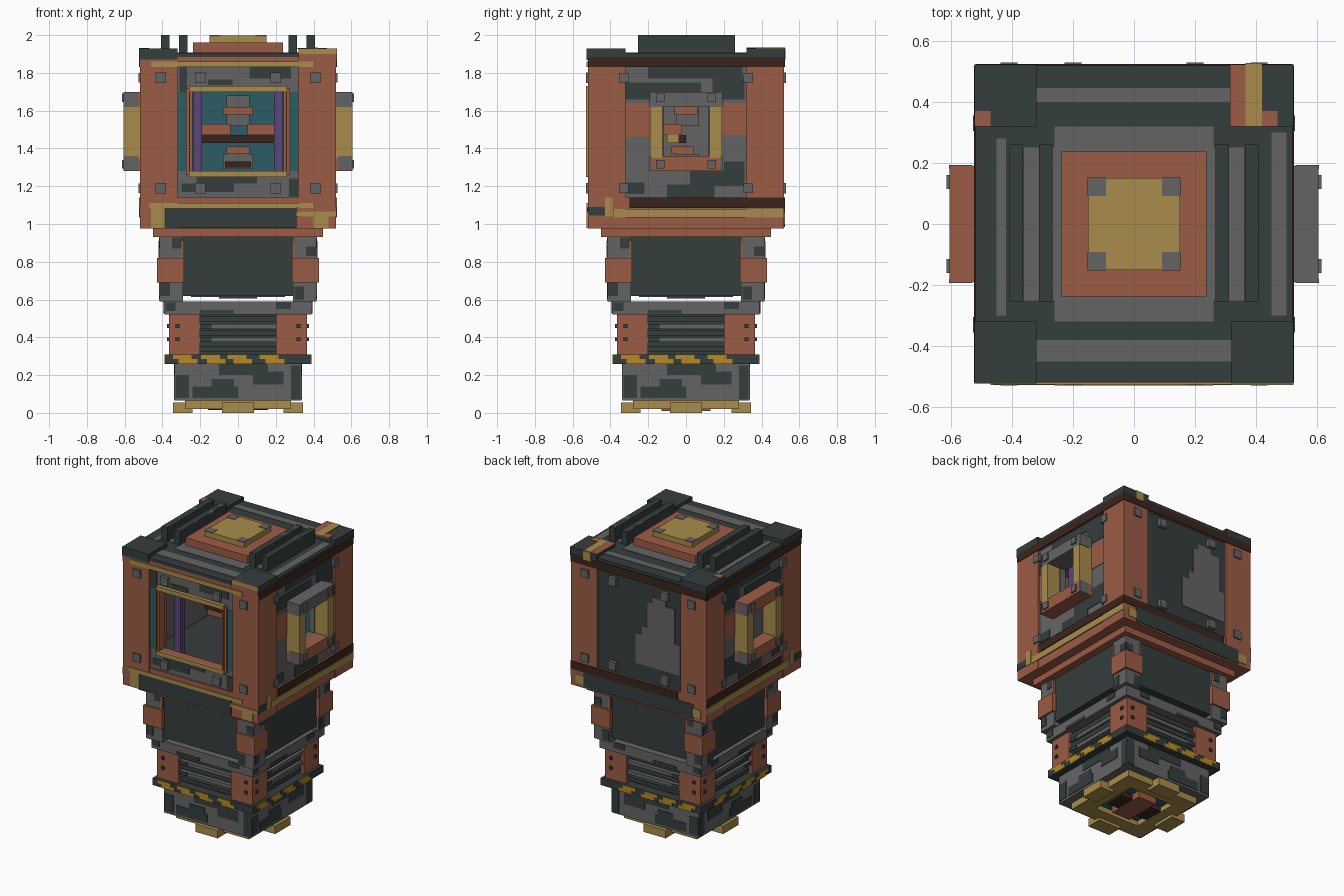
import bpy
import bmesh
from mathutils import Vector

cube = bpy.data.objects.get("Cube")
if cube:
    bpy.data.objects.remove(cube, do_unlink=True)


def material(name, hex_code):
    channels = [int(hex_code[i:i + 2], 16) / 255 for i in (0, 2, 4)]
    color = [c / 12.92 if c <= .04045 else ((c + .055) / 1.055) ** 2.4 for c in channels] + [1]
    mat = bpy.data.materials.new(name)
    mat.use_nodes = True
    mat.diffuse_color = color
    mat.node_tree.nodes["Principled BSDF"].inputs["Base Color"].default_value = color
    return mat


DARK = material("dark slate", "353d3d")
GREY = material("iron grey", "646464")
COPPER = material("copper", "9c5c46")
GOLD = material("dull gold", "a88c4c")
BROWN = material("dark brown", "3a251c")
TEAL = material("teal", "2b5c63")
PURPLE = material("purple", "5b467c")
AMBER = material("amber", "b38a26")

HEAD, WALL = .52, .505
SIDES = ("front", "right", "back", "left")
CORNERS = [(sx, sy) for sx in (-1, 1) for sy in (-1, 1)]


def build(name, mat, boxes):
    """One object made of boxes, each given as two opposite corners."""
    bm = bmesh.new()
    for a, b in boxes:
        a, b = Vector(a), Vector(b)
        verts = bmesh.ops.create_cube(bm, size=1)["verts"]
        for v in verts:
            v.co = Vector((a[i] + b[i]) / 2 + v.co[i] * abs(b[i] - a[i]) for i in range(3))
    mesh = bpy.data.meshes.new(name)
    bm.to_mesh(mesh)
    bm.free()
    mesh.materials.append(mat)
    obj = bpy.data.objects.new(name, mesh)
    bpy.context.collection.objects.link(obj)
    return obj


def place(side, u, r, z):
    """Point at offset u along a side, at distance r from the axis."""
    return {"front": (u, -r, z), "back": (u, r, z), "right": (r, u, z), "left": (-r, u, z)}[side]


def side_box(side, u0, u1, z0, z1, r0, r1):
    return place(side, u0, r0, z0), place(side, u1, r1, z1)


def paint(name, mat, sides, r, rects):
    """Thin plates lying on the faces at distance r."""
    build(name, mat, [side_box(s, *rect, r - .004, r + .004) for s in sides for rect in rects])


def frame(name, mat, side, outer, inner, r0, r1):
    """Rectangular ring; outer and inner are (half width, bottom, top)."""
    (w, b, t), (iw, ib, it) = outer, inner
    rects = [(-w, -iw, b, t), (iw, w, b, t), (-iw, iw, b, ib), (-iw, iw, it, t)]
    build(name, mat, [side_box(side, *rect, r0, r1) for rect in rects])


def block(name, mat, half, z0, z1):
    build(name, mat, [((-half, -half, z0), (half, half, z1))])


def corners(name, mat, inner, outer, z0, z1):
    build(name, mat, [((sx * inner, sy * inner, z0), (sx * outer, sy * outer, z1)) for sx, sy in CORNERS])


def top_paint(name, mat, z, rects):
    build(name, mat, [((x0, y0, z - .004), (x1, y1, z + .003)) for x0, x1, y0, y1 in rects])


# Feet and the open underside
build("feet", GOLD, [side_box(s, -.085, .085, 0, .055, .24, .345) for s in SIDES])
for s in ("front", "back"):
    build(s + "_bottom_rim", GOLD, [side_box(s, -.28, .28, .02, .07, .17, .28)])
for s in ("left", "right"):
    build(s + "_bottom_rim", GOLD, [side_box(s, -.17, .17, .02, .07, .17, .28)])
block("bottom_window", TEAL, .2, .055, .07)
build("bottom_bracket", BROWN, [((-.16, -.07, .015), (.16, .07, .05))])
build("bottom_cross", COPPER, [((-.07, -.13, .01), (.07, .13, .055))])

# Base with camouflage patches
block("base", GREY, .335, .065, .26)
base_patches = [(-.33, -.26, .08, .2), (-.24, 0, .08, .14), (-.14, -.02, .13, .18),
                (-.1, .16, .2, .258), (.08, .24, .15, .22), (.28, .332, .07, .25)]
paint("base_camouflage", DARK, SIDES, .335, base_patches)

# Hazard ring
block("hazard_ring", DARK, .385, .26, .31)
for low, high, shift in ((.26, .285, .015), (.285, .308, -.015)):
    stripes = [(u + shift, u + shift + .1, low, high) for u in (-.33, -.18, -.04, .13)]
    paint("hazard_stripes", AMBER, SIDES, .385, stripes)

# Finned lower section
block("fin_core", DARK, .32, .31, .52)
corners("lower_corner_blocks", COPPER, .2, .365, .31, .52)
fins = [side_box(s, -.2, .2, z, z + .025, .3, .355) for s in SIDES for z in (.375, .445)]
build("cooling_fins", GREY, fins)
build("dark_fins", DARK, [side_box(s, -.2, .2, z, z + .03, .3, .345) for s in SIDES for z in (.325, .41, .48)])
build("fin_pins", DARK, [side_box(s, u, u + .02, z, z + .02, .36, .375)
                         for s in SIDES for u in (-.33, .31) for z in (.38, .45)])
paint("fin_camouflage", DARK, SIDES, .355, [(-.2, -.14, z, z + .025) for z in (.375, .445)])

# Collar slab
block("collar", GREY, .39, .52, .59)
paint("collar_camouflage", DARK, SIDES, .39, [(-.2, -.02, .525, .545), (.2, .28, .55, .59), (-.385, -.33, .54, .585)])

# Neck standing clear of the collar on its corner posts
block("neck_core", DARK, .4, .62, .93)
block("neck_underside", PURPLE, .25, .614, .62)
build("neck_bolt", DARK, [((-.1, -.1, .606), (.1, .1, .615))])
corners("neck_posts", GREY, .29, .415, .59, .93)
corners("neck_clamps", COPPER, .285, .428, .69, .82)
paint("post_camouflage", DARK, SIDES, .415,
      [(-.413, -.36, .62, .69), (.3, .35, .6, .67), (.36, .413, .83, .88), (-.35, -.29, .87, .928)])
paint("neck_trim", COPPER, SIDES, .416, [(s * .285, s * .3, .82, .91) for s in (-1, 1)])

# Head floor and lower trims
block("head_base", COPPER, .45, .93, .98)
block("head_floor", COPPER, .515, .975, 1.14)
corners("head_pillars", COPPER, .32, HEAD, .975, 1.87)
paint("front_skirt", DARK, ["front"], HEAD, [(-.42, .31, .98, 1.085)])
paint("front_lower_gold", GOLD, ["front"], HEAD + .003,
      [(-.47, .4, 1.085, 1.11), (-.46, -.39, .98, 1.085), (.31, HEAD, 1.04, 1.065), (.4, .48, .98, 1.04)])
paint("side_lower_brown", BROWN, ["right", "left", "back"], HEAD, [(-.3, HEAD, 1.085, 1.14)])
paint("side_lower_gold", GOLD, ["right", "left"], HEAD,
      [(-.38, HEAD, 1.035, 1.08), (-.43, -.39, 1.04, 1.14)])
paint("side_lower_dark", DARK, ["right", "left"], HEAD, [(-HEAD, -.43, 1.045, 1.09)])
paint("back_skirt", DARK, ["back"], HEAD, [(-.42, .42, .985, 1.085)])
paint("back_corner_gold", GOLD, ["back"], HEAD, [(s * .42, s * .48, 1, 1.06) for s in (-1, 1)])

# Front wall with window
PANEL = (.32, 1.14, 1.84)
OPENING = (.24, 1.28, 1.7)
frame("front_wall", GREY, "front", PANEL, (.27, 1.26, 1.71), .46, WALL)
paint("window_surround", TEAL, ["front"], WALL, [(s * .27, s * .318, 1.28, 1.7) for s in (-1, 1)])
frame("window_copper_frame", COPPER, "front", (.275, 1.26, 1.72), OPENING, .46, .518)
frame("window_gold_frame", GOLD, "front", (.26, 1.25, 1.73), (.255, 1.28, 1.7), .5, .53)
paint("front_camouflage", DARK, ["front"], WALL,
      [(-.3, -.02, 1.17, 1.215), (-.22, .1, 1.215, 1.25), (-.31, -.27, 1.7, 1.83),
       (.06, .28, 1.77, 1.83), (-.16, -.03, 1.735, 1.765), (.27, .318, 1.14, 1.24)])

# Back and side walls
build("back_wall", DARK, [side_box("back", -.33, .33, 1.13, 1.84, .46, WALL)])
build("back_lining", TEAL, [side_box("back", -.33, .33, 1.13, 1.84, .44, .46)])
paint("back_camouflage", GREY, ["back"], WALL,
      [(-.31, .03, 1.25, 1.46), (-.27, -.06, 1.46, 1.7), (-.2, -.1, 1.7, 1.74), (-.08, -.02, 1.46, 1.52)])
frame("right_wall", GREY, "right", PANEL, (.12, 1.36, 1.62), .46, WALL)
build("left_wall", GREY, [side_box("left", -.32, .32, 1.14, 1.84, .46, WALL)])
paint("side_camouflage", DARK, ["right", "left"], WALL,
      [(-.32, .08, 1.66, 1.75), (-.2, .3, 1.77, 1.83), (.14, .31, 1.66, 1.77), (-.1, .15, 1.14, 1.21),
       (.02, .31, 1.2, 1.28), (.2, .31, 1.28, 1.33), (-.31, -.22, 1.16, 1.22)])
paint("side_copper_patches", COPPER, ["right", "left"], WALL,
      [(-.32, -.19, 1.46, 1.64), (.19, .32, 1.47, 1.64)])

# Projecting side window boxes
for s, cap in (("right", GREY), ("left", COPPER)):
    build(s + "_box_jambs", GOLD, [side_box(s, k * .125, k * .19, 1.35, 1.62, .5, .605) for k in (-1, 1)])
    build(s + "_box_sill", COPPER, [side_box(s, -.19, .19, 1.28, 1.36, .5, .605)])
    build(s + "_box_head", cap, [side_box(s, -.19, .19, 1.62, 1.7, .5, .605)])
    ends = [side_box(s, k * .18, k * .193, z, z + .08, .53, .607) for k in (-1, 1) for z in (1.28, 1.62)]
    build(s + "_box_ends", GREY, ends)
    build(s + "_box_bolts", GREY, [side_box(s, k * .115, k * .16, z, z + .045, .6, .615)
                                   for k in (-1, 1) for z in (1.295, 1.645)])

# Machinery inside the head
build("inner_rods", PURPLE, [((k * .19, -.36, 1.14), (k * .235, -.31, 1.83)) for k in (-1, 1)])
build("machine_top", GREY, [((-.06, -.05, 1.52), (.06, .07, 1.68)), ((-.08, -.05, 1.29), (.08, .07, 1.37))])
build("machine_beam", BROWN, [((-.19, -.1, 1.43), (.19, 0, 1.47)), ((-.07, -.06, 1.3), (.07, .02, 1.33))])
build("machine_arms", COPPER, [((-.2, -.13, 1.47), (-.04, -.02, 1.53)), ((.05, -.13, 1.47), (.2, -.02, 1.53)),
                               ((-.06, -.08, 1.37), (.06, .04, 1.41)), ((-.08, -.06, 1.58), (.08, .06, 1.62))])
build("machine_tip", GOLD, [((.12, -.1, 1.43), (.195, -.04, 1.48))])
block("inner_floor", DARK, .45, 1.13, 1.155)

# Rivets on the head
rivets = [side_box(s, u - .028, u + .028, z - .028, z + .028, .49, .53)
          for s in ("front", "back") for u in (-.41, -.2, .2, .41) for z in (1.19, 1.775)]
rivets += [side_box(s, u - .025, u + .025, z - .025, z + .025, .49, .528)
           for s in ("left", "right") for u in (-.33, .33) for z in (1.19, 1.775)]
build("head_rivets", GREY, rivets)

# Roof edge, deck and corner caps
block("roof_edge", COPPER, .517, 1.83, 1.89)
block("roof_deck", DARK, .519, 1.885, 1.905)
paint("roof_brown_band", BROWN, ["right", "left", "back"], HEAD, [(-HEAD, HEAD, 1.83, 1.885)])
paint("roof_gold_strip", GOLD, ["front"], HEAD + .002, [(-.46, .4, 1.83, 1.86)])
corners("corner_caps", DARK, .32, .523, 1.87, 1.93)
paint("front_cap_copper", COPPER, ["front"], .523, [(.32, .523, 1.868, 1.9)])
paint("front_cap_gold", GOLD, ["front"], .523, [(.32, .523, 1.9, 1.93)])
top_paint("cap_copper", COPPER, 1.93, [(.315, .365, .32, .523), (.42, .47, .32, .37), (-.523, -.47, .32, .37)])
top_paint("cap_gold", GOLD, 1.931, [(.365, .42, .32, .523)])
paint("back_cap_gold", GOLD, ["back"], .523, [(.365, .42, 1.87, 1.93)])
top_paint("deck_camouflage", GREY, 1.905,
          [(-.26, .26, -.32, .32), (-.32, .32, .4, .445), (-.32, .32, -.45, -.38), (-.45, -.42, -.3, .28),
           (.45, .5, -.3, .3), (-.36, .36, -.25, .25)])

# Roof plates and bars
block("roof_plate", COPPER, .238, 1.9, 1.96)
block("roof_gold_plate", GOLD, .15, 1.95, 1.997)
top_paint("roof_plate_bolts", GREY, 1.997,
          [(sx * .092, sx * .152, sy * .092, sy * .152) for sx, sy in CORNERS])
bars = [((k * x, -.255, 1.9), (k * (x + .045), .26, 2)) for k in (-1, 1) for x in (.267, .363)]
build("roof_bars", DARK, bars)
top_paint("bar_camouflage", GREY, 1.997,
          [(k * x, k * (x + .045), y, y + h) for k in (-1, 1) for x in (.267, .363)
           for y, h in ((-.08, .02), (.07, .05), (.2, .06))])
